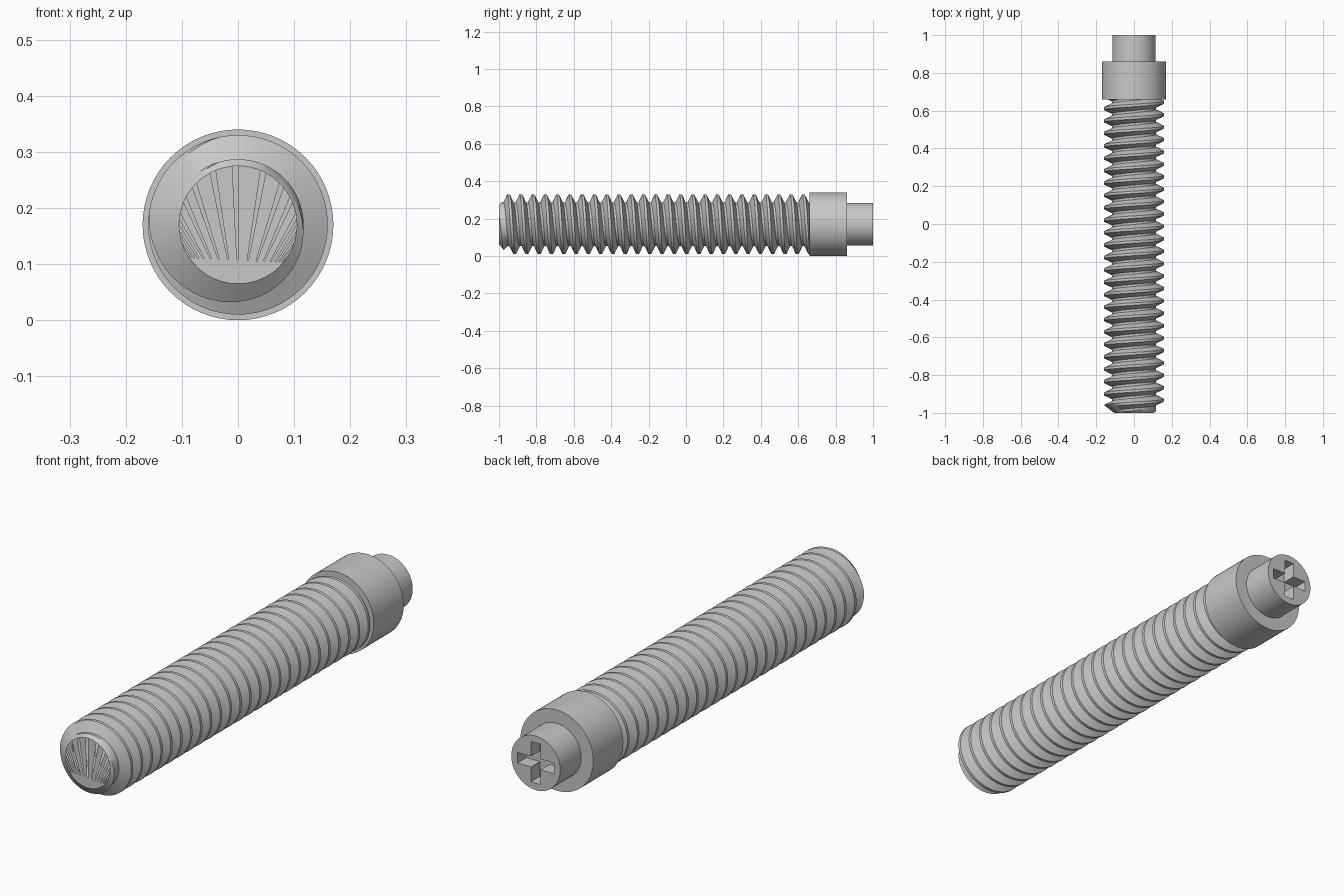
import bpy, bmesh, math

if "Cube" in bpy.data.objects:
    bpy.data.objects.remove(bpy.data.objects["Cube"])

AXIS_Z = 0.17      # height of the screw's axis
PITCH = 0.0657
ROOT, CREST = 0.117, 0.16
SEG = 64

steel = bpy.data.materials.new("light_grey_steel")
steel.diffuse_color = (0.58, 0.58, 0.59, 1)
steel.use_nodes = True
steel.node_tree.nodes["Principled BSDF"].inputs["Base Color"].default_value = steel.diffuse_color


def finish(ob):
    ob.data.materials.clear()
    ob.data.materials.append(steel)
    bpy.ops.object.select_all(action='DESELECT')
    ob.select_set(True)
    bpy.context.view_layer.objects.active = ob
    bpy.ops.object.shade_smooth_by_angle(angle=math.radians(35))


def cylinder(name, radius, y0, y1):
    bpy.ops.mesh.primitive_cylinder_add(
        vertices=SEG, radius=radius, depth=y1 - y0,
        location=(0, (y0 + y1) / 2, AXIS_Z), rotation=(math.pi / 2, 0, 0))
    ob = bpy.context.object
    ob.name = name
    return ob


# Threaded shank: a trapezoid profile swept along a right-handed helix
def threaded_shank():
    profile = [(-0.10, CREST), (0.10, CREST), (0.41, ROOT), (0.59, ROOT)]
    y_tip, y_end, first_crest = -1.0, 0.67, -0.949
    bm = bmesh.new()
    rows = []
    for s in range(-3 * SEG, 27 * SEG + 1):
        a = 2 * math.pi * s / SEG
        row = []
        for offset, r in profile:
            y = first_crest + (s / SEG + offset) * PITCH
            y = min(max(y, y_tip), y_end)
            r = min(r, 0.105 + (y - y_tip) * 1.3)   # chamfered tip
            row.append(bm.verts.new((r * math.sin(a), y, AXIS_Z + r * math.cos(a))))
        rows.append(row)
    for s in range(len(rows) - SEG - 1):
        lo = rows[s] + [rows[s + SEG][0]]
        hi = rows[s + 1] + [rows[s + 1 + SEG][0]]
        for k in range(4):
            if lo[k].co.y == lo[k + 1].co.y == hi[k].co.y == hi[k + 1].co.y:
                continue
            bm.faces.new((lo[k], lo[k + 1], hi[k + 1], hi[k]))
    bmesh.ops.remove_doubles(bm, verts=bm.verts, dist=1e-5)
    bmesh.ops.delete(bm, geom=[v for v in bm.verts if not v.link_faces], context='VERTS')
    # Flat tip face
    rim = [v for v in bm.verts if abs(v.co.y - y_tip) < 1e-5]
    rim.sort(key=lambda v: math.atan2(v.co.x, v.co.z))
    bm.faces.new(rim)
    bmesh.ops.recalc_face_normals(bm, faces=bm.faces)
    me = bpy.data.meshes.new("threaded_shank")
    bm.to_mesh(me)
    bm.free()
    ob = bpy.data.objects.new("threaded_shank", me)
    bpy.context.collection.objects.link(ob)
    return ob


finish(threaded_shank())

# Wide collar
finish(cylinder("collar", 0.17, 0.66, 0.86))

# Drive head with a cross-shaped recess
head = cylinder("drive_head", 0.114, 0.85, 1.0)
for size in ((0.17, 0.12, 0.045), (0.045, 0.12, 0.17)):
    bpy.ops.mesh.primitive_cube_add(size=1, location=(0, 1.0, AXIS_Z))
    cutter = bpy.context.object
    cutter.scale = size
    cutter.hide_render = True
    mod = head.modifiers.new("cross_slot", 'BOOLEAN')
    mod.operation = 'DIFFERENCE'
    mod.object = cutter
    mod.solver = 'EXACT'
    bpy.context.view_layer.objects.active = head
    bpy.ops.object.modifier_apply(modifier=mod.name)
    bpy.data.objects.remove(cutter)
finish(head)
